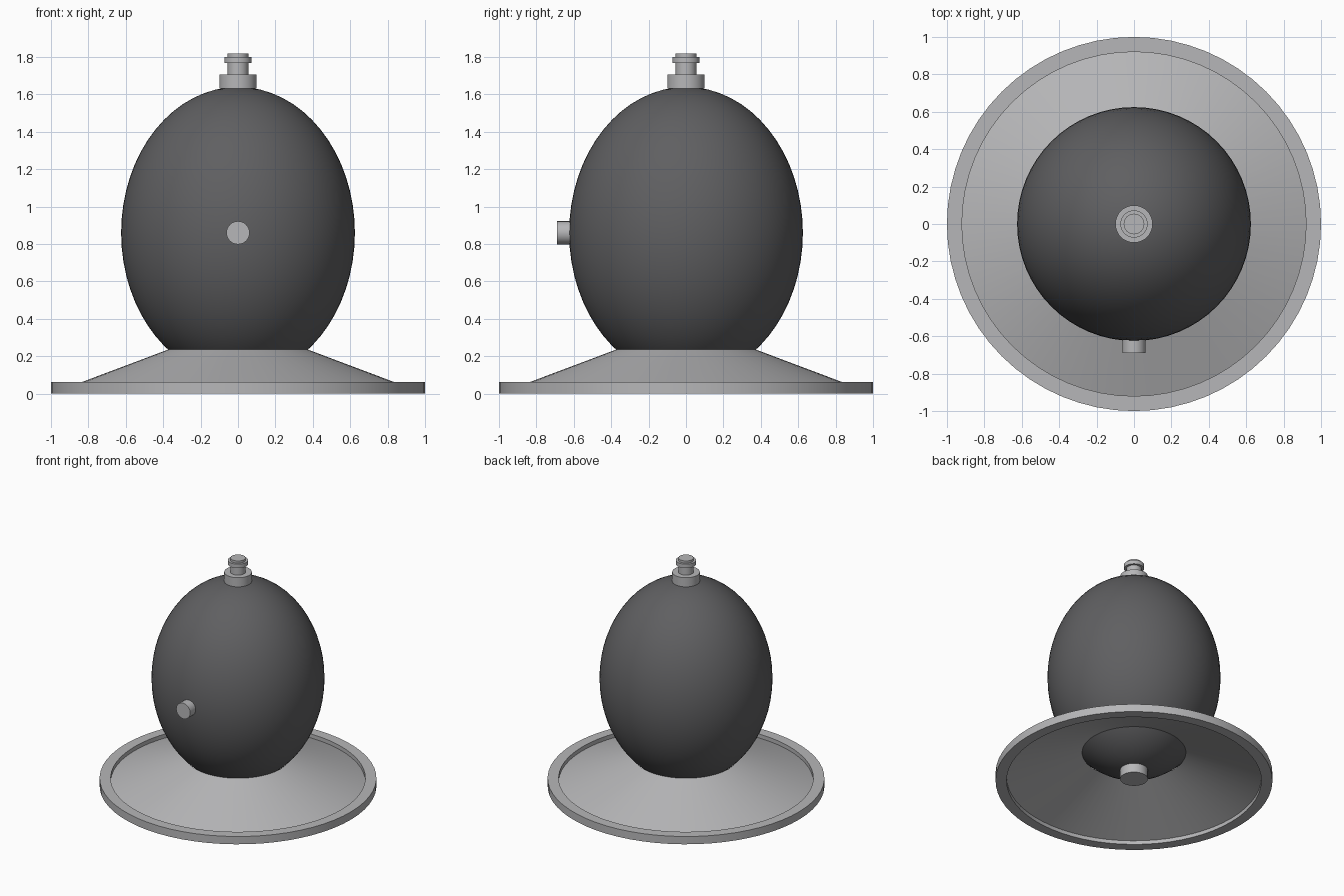
import bpy
import bmesh
import math

cube = bpy.data.objects.get("Cube")
if cube:
    bpy.data.objects.remove(cube, do_unlink=True)


def make_material(name, color):
    mat = bpy.data.materials.new(name)
    mat.use_nodes = True
    mat.diffuse_color = color
    mat.node_tree.nodes["Principled BSDF"].inputs["Base Color"].default_value = color
    return mat


metal = make_material("light grey metal", (0.47, 0.47, 0.48, 1))
rubber = make_material("charcoal shell", (0.115, 0.115, 0.12, 1))


def finish(obj, name, mat):
    obj.name = name
    obj.data.name = name
    obj.data.materials.append(mat)
    bpy.ops.object.select_all(action="DESELECT")
    obj.select_set(True)
    bpy.context.view_layer.objects.active = obj
    bpy.ops.object.shade_smooth_by_angle(angle=math.radians(30))
    return obj


def lathe(name, profile, mat, sides=64, closed=False):
    """Spin an (r, z) profile around the vertical axis."""
    bm = bmesh.new()
    verts = [bm.verts.new((r, 0, z)) for r, z in profile]
    edges = [bm.edges.new(pair) for pair in zip(verts, verts[1:])]
    if closed:
        edges.append(bm.edges.new((verts[-1], verts[0])))
    bmesh.ops.spin(bm, geom=verts + edges, cent=(0, 0, 0), axis=(0, 0, 1),
                   angle=math.tau, steps=sides, use_duplicate=False)
    bmesh.ops.remove_doubles(bm, verts=bm.verts, dist=0.0005)
    bmesh.ops.recalc_face_normals(bm, faces=bm.faces)
    mesh = bpy.data.meshes.new(name)
    bm.to_mesh(mesh)
    bm.free()
    obj = bpy.data.objects.new(name, mesh)
    bpy.context.collection.objects.link(obj)
    return finish(obj, name, mat)


# Base: flat rim with an open sloping skirt that holds the shell
lathe("base_rim", [(0.92, 0), (1, 0), (1, 0.062), (0.92, 0.062)], metal, closed=True)
lathe("base_skirt", [(0.92, 0.03), (0.375, 0.235)], metal)

# Egg-shaped shell
MID = 0.86
bpy.ops.mesh.primitive_uv_sphere_add(segments=64, ring_count=32, radius=1,
                                     location=(0, 0, MID))
shell = bpy.context.object
shell.scale = (0.625, 0.625, 0.78)
bpy.ops.object.transform_apply(location=False, rotation=False, scale=True)
finish(shell, "shell", rubber)

# Matching collars at the top and bottom of the shell
for name, z in (("top_collar", 1.632), ("bottom_collar", 0.015)):
    lathe(name, [(0, z), (0.1, z), (0.1, z + 0.073), (0, z + 0.073)], metal, sides=32)

# Stem with a flange
lathe("top_stem", [(0, 1.7), (0.055, 1.7), (0.055, 1.768), (0.073, 1.768),
                   (0.073, 1.8), (0.055, 1.8), (0.055, 1.818), (0, 1.818)],
      metal, sides=32)

# Front button
bpy.ops.mesh.primitive_cylinder_add(vertices=24, radius=0.062, depth=0.12,
                                    location=(0, -0.63, MID),
                                    rotation=(math.pi / 2, 0, 0))
finish(bpy.context.object, "front_button", metal)
